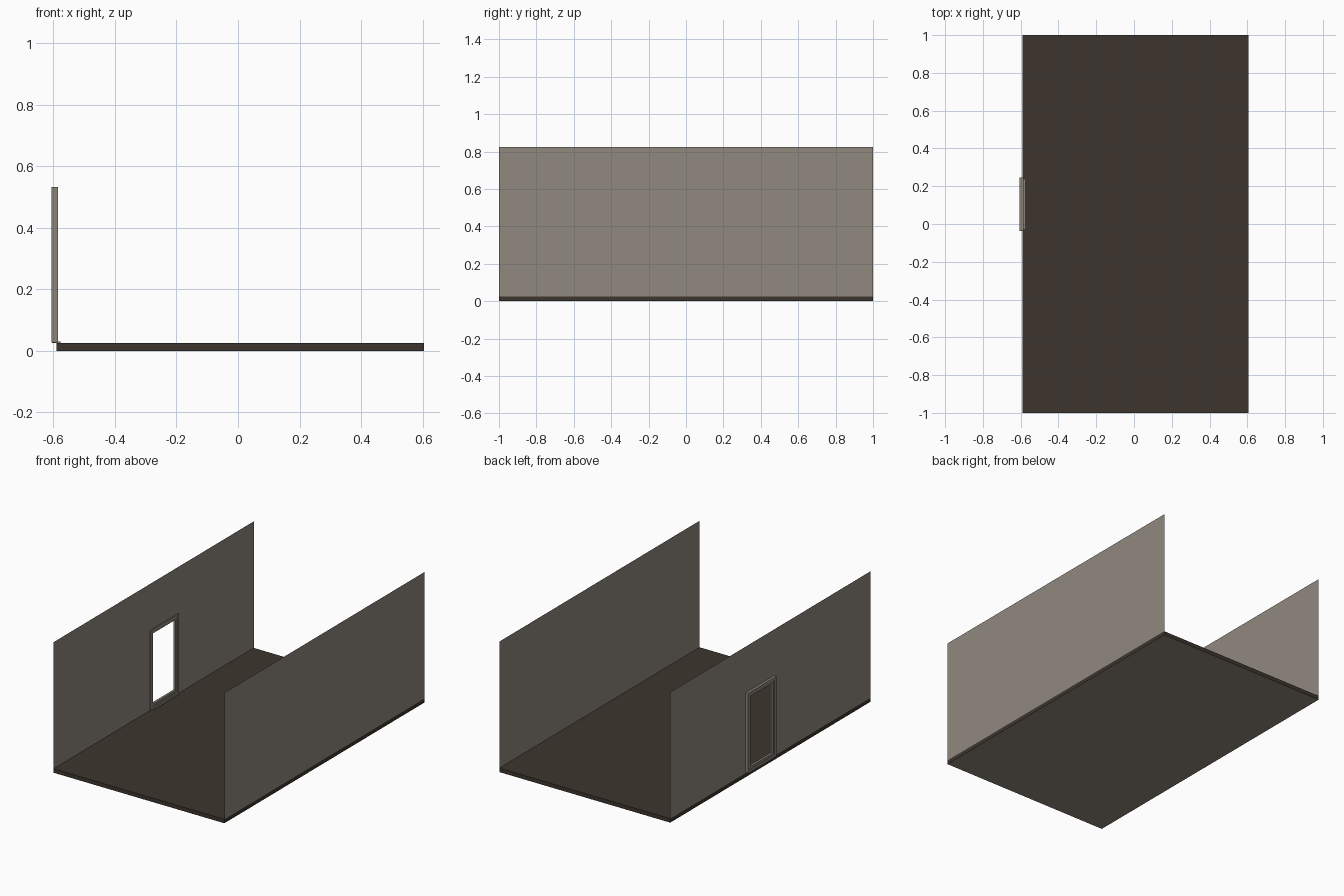
import bpy, bmesh

if "Cube" in bpy.data.objects:
    bpy.data.objects.remove(bpy.data.objects["Cube"])


def material(name, rgb):
    m = bpy.data.materials.new(name)
    m.diffuse_color = (*rgb, 1)
    m.use_nodes = True
    m.node_tree.nodes["Principled BSDF"].inputs["Base Color"].default_value = m.diffuse_color
    return m


WALL = material("warm grey plaster", (0.28, 0.25, 0.21))
FLOOR = material("dark brown floor", (0.047, 0.036, 0.027))
FRAME = material("grey frame", (0.26, 0.235, 0.195))


def finish(name, bm, *mats):
    me = bpy.data.meshes.new(name)
    bm.to_mesh(me)
    bm.free()
    ob = bpy.data.objects.new(name, me)
    bpy.context.collection.objects.link(ob)
    for m in mats:
        me.materials.append(m)
    return ob


def box(bm, x0, x1, y0, y1, z0, z1):
    verts = bmesh.ops.create_cube(bm, size=1)["verts"]
    for v in verts:
        v.co = (x1 if v.co.x > 0 else x0,
                y1 if v.co.y > 0 else y0,
                z1 if v.co.z > 0 else z0)


def sheet_wall(name, x, ys, zs, hole=None):
    """Single-sheet wall in the yz plane, leaving out one grid cell."""
    bm = bmesh.new()
    grid = [[bm.verts.new((x, y, z)) for z in zs] for y in ys]
    for i in range(len(ys) - 1):
        for j in range(len(zs) - 1):
            if (i, j) != hole:
                bm.faces.new((grid[i][j], grid[i + 1][j],
                              grid[i + 1][j + 1], grid[i][j + 1]))
    finish(name, bm, WALL)


def frame_ring(name, x0, x1, y0, y1, z0, z1, w):
    """Rectangular ring with border width w, between x0 and x1."""
    bm = bmesh.new()
    loops = []
    for x, d in ((x0, 0), (x1, 0), (x1, w), (x0, w)):
        loops.append([bm.verts.new((x, y, z)) for y, z in (
            (y0 + d, z0 + d), (y1 - d, z0 + d), (y1 - d, z1 - d), (y0 + d, z1 - d))])
    for k in range(4):
        a, b = loops[k], loops[(k + 1) % 4]
        for i in range(4):
            j = (i + 1) % 4
            bm.faces.new((a[i], a[j], b[j], b[i]))
    bmesh.ops.recalc_face_normals(bm, faces=bm.faces)
    finish(name, bm, FRAME)


XL, XR, ZF, ZT = -0.59, 0.605, 0.025, 0.825
Y0, Y1, Z0, Z1 = -0.037, 0.246, 0.028, 0.533

# floor slab, underside in plaster colour
bm = bmesh.new()
box(bm, XL, XR, -1, 1, 0, ZF)
bm.normal_update()
for f in bm.faces:
    f.material_index = 1 if f.normal.z < -0.5 else 0
finish("floor", bm, FLOOR, WALL)

# side walls, the left one with a doorway
sheet_wall("right_wall", XR, (-1, 1), (ZF, ZT))
sheet_wall("left_wall", XL, (-1, Y0 + 0.015, Y1 - 0.015, 1),
           (ZF, Z0 + 0.015, Z1 - 0.015, ZT), hole=(1, 1))

# stepped door frame: outer trim and slightly recessed inner trim
frame_ring("outer_door_frame", -0.606, -0.585, Y0, Y1, Z0, Z1, 0.016)
frame_ring("inner_door_frame", -0.602, -0.588, Y0 + 0.016, Y1 - 0.016,
           Z0 + 0.016, Z1 - 0.016, 0.014)

# thin threshold plate
bm = bmesh.new()
box(bm, -0.604, -0.577, Y0 + 0.01, Y1 - 0.01, ZF, 0.031)
finish("threshold", bm, FRAME)
